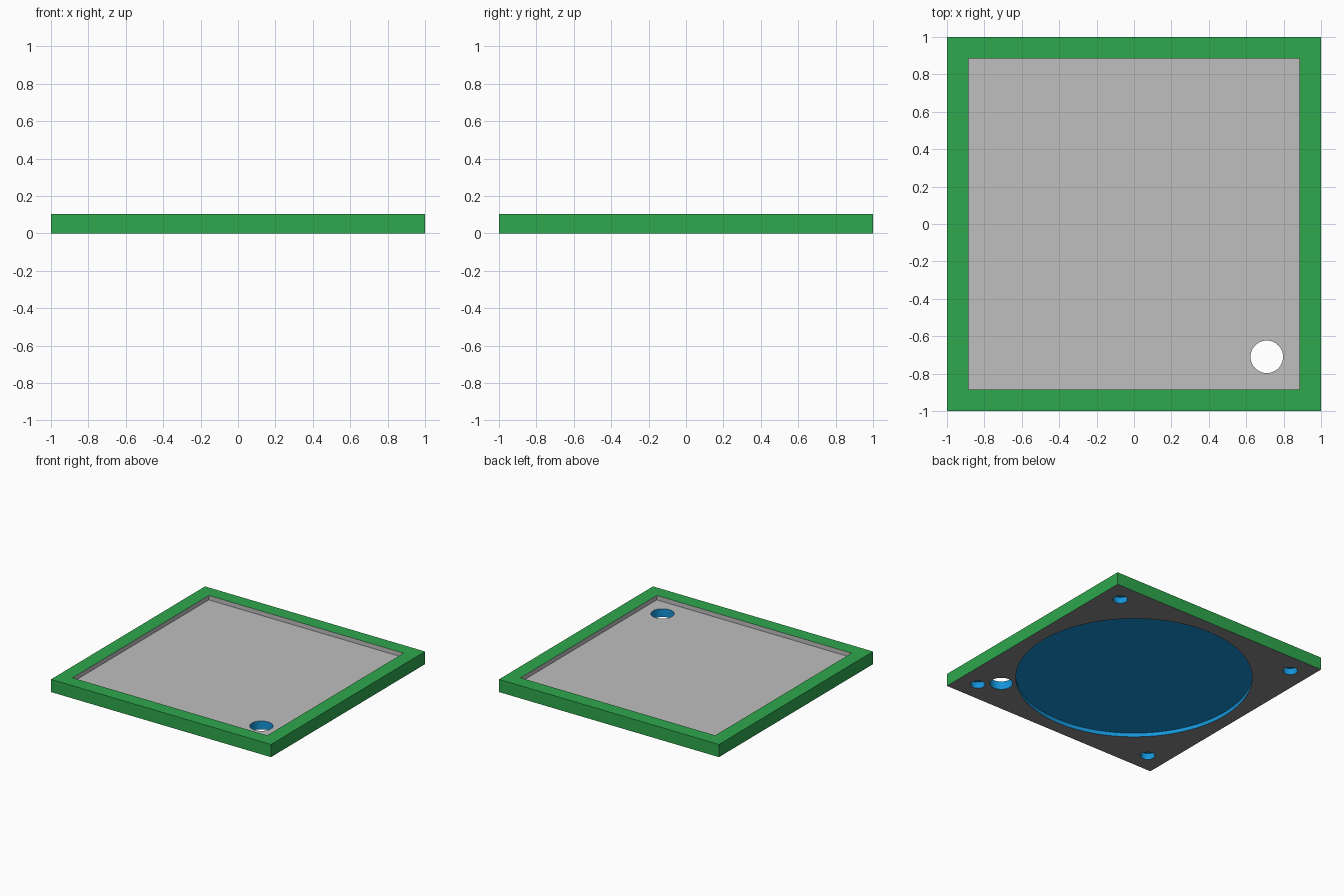
import bpy
import math

if "Cube" in bpy.data.objects:
    bpy.data.objects.remove(bpy.data.objects["Cube"])

H = 0.104          # tile height
FLOOR = 0.068      # level of the top tray floor
TRAY = 0.885       # half width of the tray


def material(name, srgb):
    mat = bpy.data.materials.new(name)
    lin = [c / 12.92 if c <= 0.04045 else ((c + 0.055) / 1.055) ** 2.4
           for c in (v / 255 for v in srgb)]
    mat.diffuse_color = (*lin, 1.0)
    mat.use_nodes = True
    mat.node_tree.nodes["Principled BSDF"].inputs["Base Color"].default_value = mat.diffuse_color
    return mat


def box(name, half, z0, z1):
    bpy.ops.mesh.primitive_cube_add(size=1, location=(0, 0, (z0 + z1) / 2))
    ob = bpy.context.object
    ob.name = name
    ob.scale = (2 * half, 2 * half, z1 - z0)
    bpy.ops.object.transform_apply(location=True, rotation=False, scale=True)
    return ob


def cylinder(name, x, y, r, z0, z1, sides):
    bpy.ops.mesh.primitive_cylinder_add(vertices=sides, radius=r, depth=z1 - z0,
                                        location=(x, y, (z0 + z1) / 2))
    ob = bpy.context.object
    ob.name = name
    bpy.ops.object.transform_apply(location=True, rotation=False, scale=True)
    return ob


# Square tile
tile = box("tile", 1.0, 0.0, H)

# Tray on top, round recess below, through hole and four blind corner holes
cutters = [
    box("tray_cutter", TRAY, FLOOR, H + 0.1),
    cylinder("round_recess_cutter", 0, 0, 0.89, -0.1, 0.032, 128),
    cylinder("through_hole_cutter", 0.71, -0.71, 0.087, -0.1, H + 0.1, 64),
]
for sx in (-1, 1):
    for sy in (-1, 1):
        cutters.append(cylinder("corner_hole_cutter", 0.835 * sx, 0.835 * sy,
                                0.055, -0.1, 0.052, 48))

for cutter in cutters:
    mod = tile.modifiers.new("cut", 'BOOLEAN')
    mod.operation = 'DIFFERENCE'
    mod.solver = 'EXACT'
    mod.object = cutter
    bpy.context.view_layer.objects.active = tile
    bpy.ops.object.modifier_apply(modifier=mod.name)
    bpy.data.objects.remove(cutter, do_unlink=True)

# Colours by position of each face
tile.data.materials.clear()
for mat in (material("green", (46, 168, 77)),
            material("light grey", (191, 191, 191)),
            material("dark grey", (136, 136, 136)),
            material("blue", (20, 148, 216))):
    tile.data.materials.append(mat)

for face in tile.data.polygons:
    zs = [tile.data.vertices[i].co.z for i in face.vertices]
    low, high = min(zs), max(zs)
    reach = max(abs(face.center.x), abs(face.center.y))
    if high < 0.001:
        face.material_index = 2                      # underside
    elif low > H - 0.001 or reach > 0.99:
        face.material_index = 0                      # rim and outer sides
    elif low > FLOOR - 0.001:
        face.material_index = 1                      # tray floor and walls
    else:
        face.material_index = 3                      # recess and holes

# Smooth round walls with sharp edges
bpy.ops.object.select_all(action='DESELECT')
tile.select_set(True)
bpy.context.view_layer.objects.active = tile
bpy.ops.object.shade_smooth_by_angle(angle=math.radians(30))
